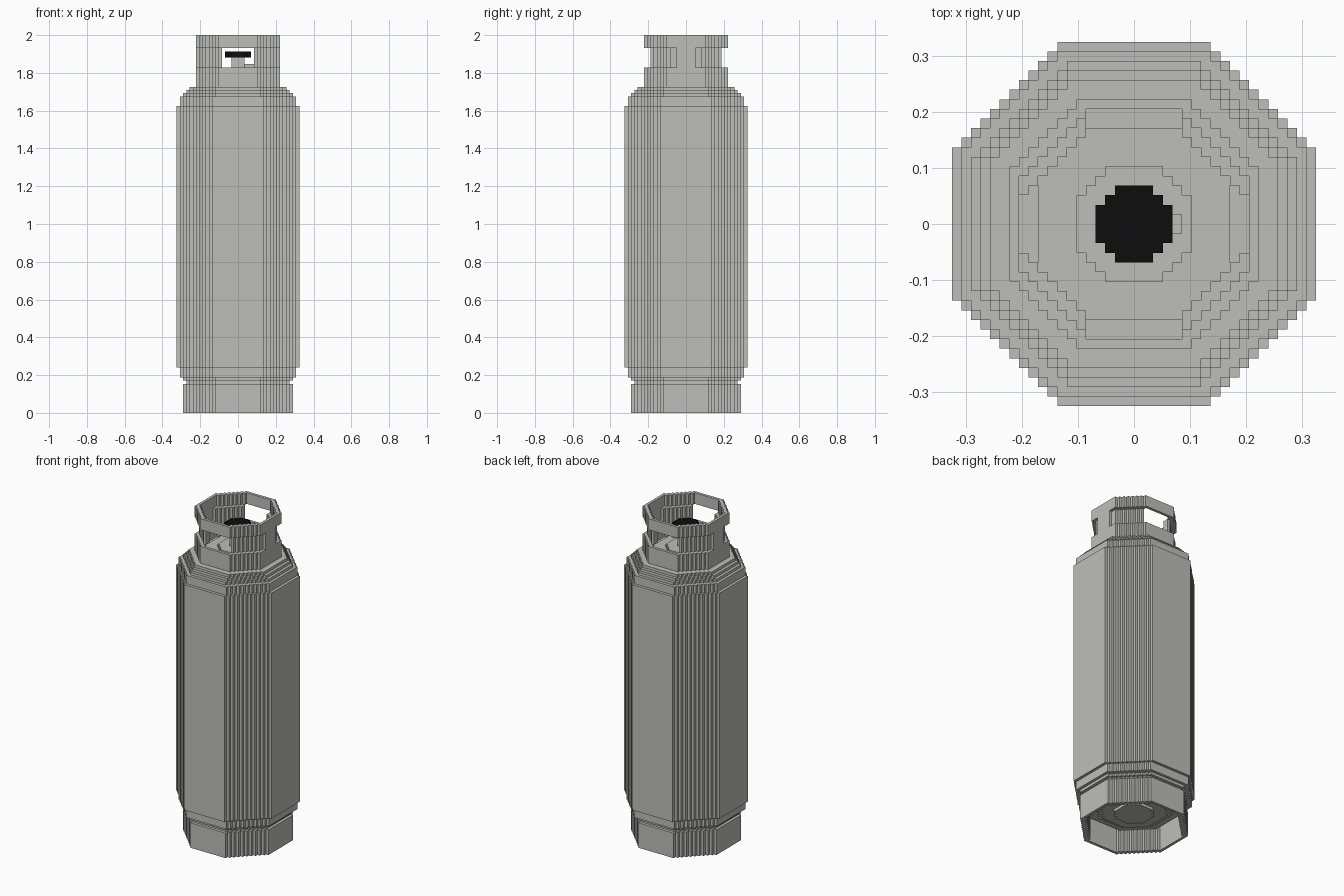
import bpy, bmesh, math

if "Cube" in bpy.data.objects:
    bpy.data.objects.remove(bpy.data.objects["Cube"])

UNIT = 2 / 117          # edge of one block; the model is 117 blocks tall


def material(name, rgb):
    m = bpy.data.materials.new(name)
    m.diffuse_color = (*rgb, 1)
    m.use_nodes = True
    m.node_tree.nodes["Principled BSDF"].inputs["Base Color"].default_value = m.diffuse_color
    return m


GREY = material("warm_grey", (0.515, 0.515, 0.485))
BLACK = material("black", (0.004, 0.004, 0.004))


def index(c):
    """Distance of a block from the axis, counted 0, 1, 2... on either side."""
    return c if c >= 0 else -c - 1


def cells(rule, r=19):
    """Blocks of one layer that satisfy a mirrored rule on (i, j)."""
    return {(x, y) for x in range(-r, r) for y in range(-r, r)
            if rule(index(x), index(y))}


def octagon(r, flat=None):
    """Stepped octagon: half width r, half length of the flat sides."""
    if flat is None:
        flat = math.ceil(r * math.sqrt(2) - 0.1) - r
    return cells(lambda i, j: i < r and j < r and i + j <= r + flat - 2)


def build(name, tiers, mat):
    """Stack tiers (bottom, top, blocks) and keep only the outer faces."""
    bm = bmesh.new()

    def quad(points):
        bm.faces.new([bm.verts.new([c * UNIT for c in p]) for p in points])

    for n, (z0, z1, layer) in enumerate(tiers):
        below = tiers[n - 1][2] if n else set()
        above = tiers[n + 1][2] if n + 1 < len(tiers) else set()
        for x, y in layer:
            corners = [(x, y), (x + 1, y), (x + 1, y + 1), (x, y + 1)]
            if (x, y) not in above:
                quad([(*c, z1) for c in corners])
            if (x, y) not in below:
                quad([(*c, z0) for c in reversed(corners)])
            for k, (dx, dy) in enumerate([(0, -1), (1, 0), (0, 1), (-1, 0)]):
                if (x + dx, y + dy) not in layer:
                    a, b = corners[k], corners[(k + 1) % 4]
                    quad([(*a, z0), (*b, z0), (*b, z1), (*a, z1)])
    bmesh.ops.remove_doubles(bm, verts=bm.verts, dist=UNIT * 0.01)
    bmesh.ops.dissolve_limit(bm, angle_limit=0.01, verts=bm.verts, edges=bm.edges)
    me = bpy.data.meshes.new(name)
    bm.to_mesh(me)
    bm.free()
    me.materials.append(mat)
    ob = bpy.data.objects.new(name, me)
    bpy.context.collection.objects.link(ob)
    return ob


# Tank body: domed bottom, straight wall, domed shoulder
profile = [(5, 6, 6), (6, 7, 10), (7, 8, 12), (8, 9, 15), (9, 10, 16), (10, 11, 17),
           (11, 14, 18), (14, 95, 19), (95, 98, 18), (98, 99, 17), (99, 100, 16),
           (100, 101, 15), (101, 102, 12), (102, 103, 10), (103, 104, 6)]
build("tank_body", [(a, b, octagon(r)) for a, b, r in profile], GREY)

# Foot ring: open skirt under the tank
build("foot_ring", [(0, 9, octagon(17) - octagon(16, 6))], GREY)

# Collar: guard ring with front and back openings and inset corner grips
ring = octagon(13) - octagon(12)
grips = cells(lambda i, j: (5 <= i <= 11 and j >= 3 and 14 <= i + j <= 15)
              or (i == 12 and j < 3))
build("collar", [(101, 107, ring), (107, 113, grips), (113, 117, ring)], GREY)

# Valve: stem with an outlet to the right
stem = octagon(2, 2)
outlet = {(x, y) for x in range(2, 5) for y in (-1, 0)}
build("valve_stem", [(104, 106, stem), (106, 108, stem | outlet), (108, 110, stem)], GREY)

# Hand wheel on top of the valve
build("hand_wheel", [(110, 112, octagon(4))], BLACK)
